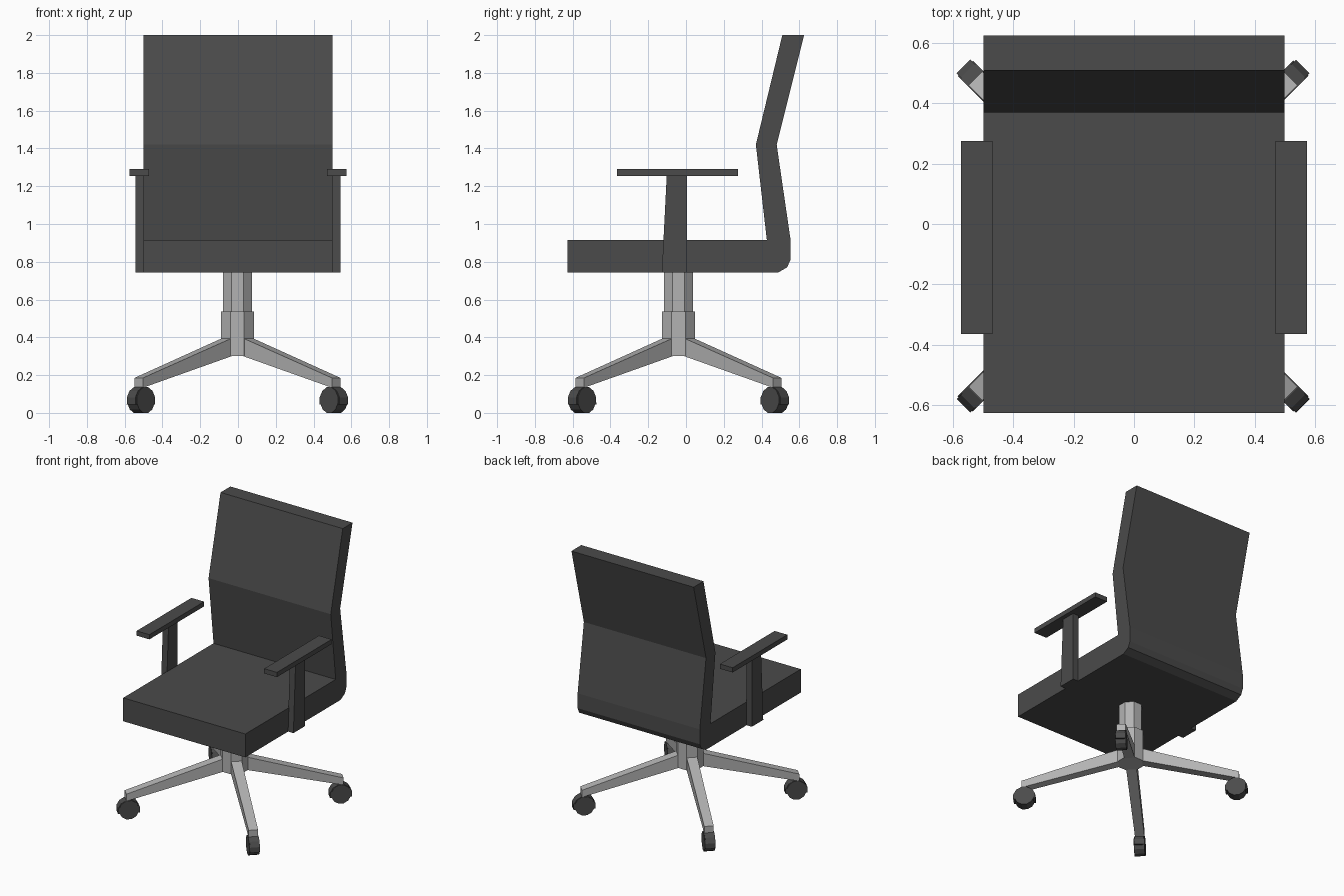
import bpy, bmesh, math
from mathutils import Vector, Matrix

if "Cube" in bpy.data.objects:
    bpy.data.objects.remove(bpy.data.objects["Cube"])


def material(name, v):
    m = bpy.data.materials.new(name)
    m.diffuse_color = (v, v, v, 1)
    m.use_nodes = True
    m.node_tree.nodes["Principled BSDF"].inputs["Base Color"].default_value = m.diffuse_color
    return m


DARK = material("charcoal", 0.07)
METAL = material("brushed grey", 0.45)
CENTRE = Vector((-0.003, -0.04, 0))     # axis of the base


def loft(name, a, b, mat, matrix=Matrix()):
    """Solid between two matching point loops."""
    bm = bmesh.new()
    va = [bm.verts.new(matrix @ Vector(p)) for p in a]
    vb = [bm.verts.new(matrix @ Vector(p)) for p in b]
    n = len(va)
    bm.faces.new(va)
    bm.faces.new(vb[::-1])
    for i in range(n):
        j = (i + 1) % n
        bm.faces.new((va[j], va[i], vb[i], vb[j]))
    bmesh.ops.recalc_face_normals(bm, faces=bm.faces)
    me = bpy.data.meshes.new(name)
    bm.to_mesh(me)
    bm.free()
    me.materials.append(mat)
    ob = bpy.data.objects.new(name, me)
    bpy.context.collection.objects.link(ob)
    return ob


def extrude_x(name, profile, x0, x1, mat):
    return loft(name, [(x0, y, z) for y, z in profile],
                [(x1, y, z) for y, z in profile], mat)


def octagon(apothem, z):
    r = apothem / math.cos(math.pi / 8)
    return [(r * math.cos(math.radians(22.5 + 45 * i)),
             r * math.sin(math.radians(22.5 + 45 * i)), z) for i in range(8)]


# seat and bent backrest in one profile
extrude_x("seat_and_back", [
    (-0.628, 0.742), (0.485, 0.742), (0.535, 0.77), (0.553, 0.81), (0.553, 0.92),
    (0.48, 1.42), (0.625, 2.0), (0.51, 2.0), (0.37, 1.42), (0.428, 0.915),
    (-0.628, 0.915)], -0.5, 0.5, DARK)

# armrests
for side, s in (("right", 1), ("left", -1)):
    extrude_x(side + "_arm_post", [(-0.128, 0.742), (0.005, 0.742),
                                   (0.005, 1.256), (-0.102, 1.256)],
              s * 0.497, s * 0.543, DARK)
    extrude_x(side + "_arm_pad", [(-0.365, 1.255), (0.275, 1.255),
                                  (0.275, 1.29), (-0.365, 1.29)],
              s * 0.47, s * 0.574, DARK)

# hub and column
base = Matrix.Translation(CENTRE)
loft("base_hub", octagon(0.087, 0.3), octagon(0.087, 0.537), METAL, base)
loft("gas_column", octagon(0.076, 0.53), octagon(0.076, 0.745), METAL, base)

# four legs with casters, built along +x and turned
for i in range(4):
    turn = base @ Matrix.Rotation(math.radians(45 + 90 * i), 4, 'Z')

    def section(r, h, z0, z1):
        return [(r, -h, z0), (r, h, z0), (r, h, z1), (r, -h, z1)]

    loft(f"leg_{i}", section(0.08, 0.036, 0.3, 0.395),
         section(0.74, 0.032, 0.133, 0.185), METAL, turn)

    wheel = [(0.722 + 0.068 * math.cos(math.radians(30 * k + 15)),
              0.068 + 0.0704 * math.sin(math.radians(30 * k + 15)))
             for k in range(12)]
    loft(f"caster_wheel_{i}", [(x, -0.036, z) for x, z in wheel],
         [(x, 0.036, z) for x, z in wheel], DARK, turn)

    # caster hood over the upper part of the wheel
    hood = [(0.722 + 0.077 * math.cos(math.radians(a)),
             0.062 + 0.077 * math.sin(math.radians(a)))
            for a in (-14, 15, 45, 75, 105, 135, 165, 194)]
    loft(f"caster_hood_{i}", [(x, -0.032, z) for x, z in hood],
         [(x, 0.032, z) for x, z in hood], DARK, turn)
